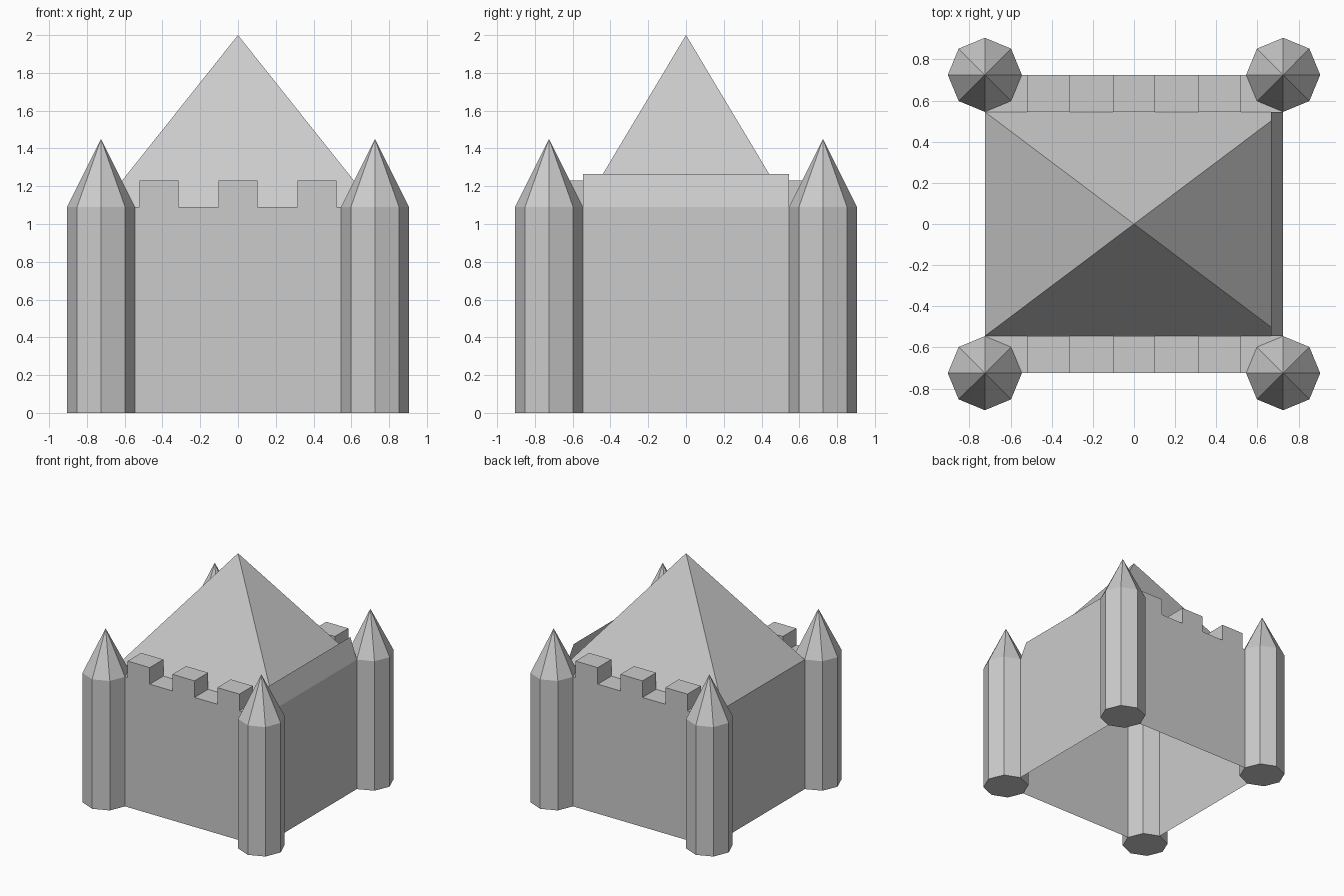
import bpy, bmesh
from math import pi
from mathutils import Matrix

if "Cube" in bpy.data.objects:
    bpy.data.objects.remove(bpy.data.objects["Cube"])

A, B, H = 0.725, 0.545, 1.09      # wall half width, roof half depth, wall height
TOP, APEX = 1.23, 2.0             # merlon top, roof tip
R, TIP = 0.18, 1.45               # tower radius and spire tip


def make(name, verts, faces, turn=0.0):
    me = bpy.data.meshes.new(name)
    me.from_pydata(verts, [], faces)
    me.transform(Matrix.Rotation(turn, 4, 'Z'))
    me.update()
    ob = bpy.data.objects.new(name, me)
    bpy.context.collection.objects.link(ob)
    return ob


# Crenellated front and back walls with a ledge behind the parapet
def battlement_wall(name, turn):
    outline = [(-A, 0), (A, 0), (A, H)]
    for c in (0.4175, 0, -0.4175):
        l, r = c - 0.103, c + 0.103
        outline += [(r, H), (r, TOP), (l, TOP), (l, H)]
    outline.append((-A, H))
    n = len(outline)
    verts = [(x, -A, z) for x, z in outline] + [(x, -B, z) for x, z in outline]
    faces = [list(range(n))]
    faces += [(i, i + n, i + 1 + n, i + 1) for i in range(2, n - 1)]
    faces += [[n + i + k for k in (3, 2, 1, 0)] for i in (3, 7, 11)]
    make(name, verts, faces, turn)


battlement_wall("front_wall", 0)
battlement_wall("back_wall", pi)

# Plain side walls (the body is open underneath)
for name, turn in (("right_wall", 0), ("left_wall", pi)):
    make(name, [(A, -A, 0), (A, A, 0), (A, A, H), (A, -A, H)], [(0, 1, 2, 3)], turn)

# Pyramid roof
make("roof", [(-A, -B, H), (A, -B, H), (A, B, H), (-A, B, H), (0, 0, APEX)],
     [(i, (i + 1) % 4, 4) for i in range(4)])

# Leaning flap along the right eave
make("roof_flap", [(A, -B, H), (A, B, H), (0.665, B, 1.265), (0.665, -B, 1.265)],
     [(0, 1, 2, 3)])


# Octagonal corner towers: extruded octagon with a pointed spire
def tower(name, x, y):
    ob = make(name, [], [])
    bm = bmesh.new()
    base = bmesh.ops.create_circle(bm, cap_ends=True, segments=8, radius=R)
    bottom = bm.faces[:][0]
    ext = bmesh.ops.extrude_face_region(bm, geom=[bottom], use_keep_orig=True)["geom"]
    ring = [g for g in ext if isinstance(g, bmesh.types.BMVert)]
    top = [g for g in ext if isinstance(g, bmesh.types.BMFace)]
    bmesh.ops.translate(bm, vec=(0, 0, H), verts=ring)
    tip = bmesh.ops.poke(bm, faces=top)["verts"]
    tip[0].co.z = TIP
    bmesh.ops.recalc_face_normals(bm, faces=bm.faces[:])
    bm.to_mesh(ob.data)
    bm.free()
    ob.location = (x, y, 0)


for fy, y in (("front", -A), ("back", A)):
    for fx, x in (("left", -A), ("right", A)):
        tower(f"{fy}_{fx}_tower", x, y)
